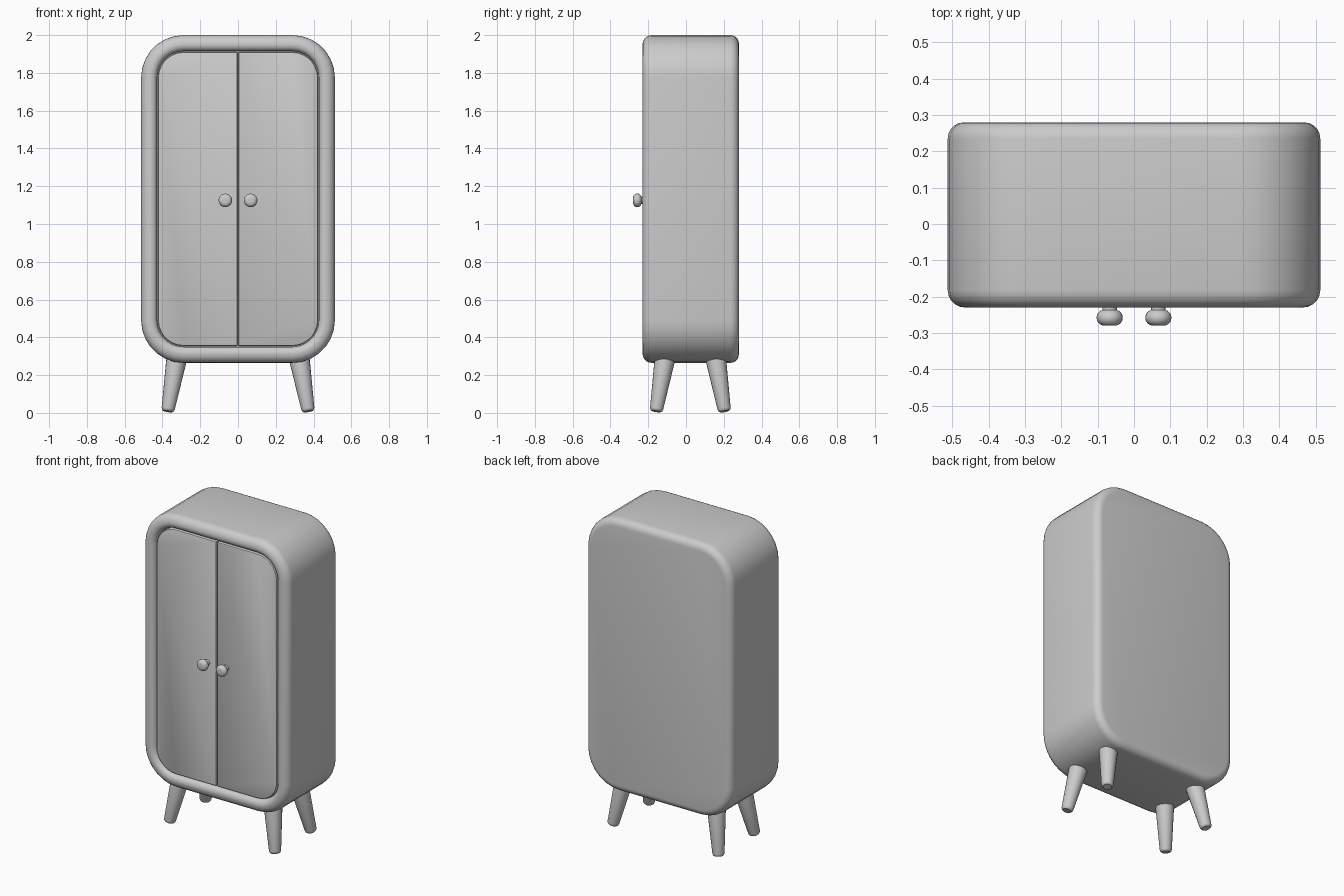
import bpy, bmesh, math
from mathutils import Vector

if "Cube" in bpy.data.objects:
    bpy.data.objects.remove(bpy.data.objects["Cube"])


def loft(name, rings):
    """Skin a list of matching closed rings and cap both ends."""
    bm = bmesh.new()
    vs = [[bm.verts.new(p) for p in ring] for ring in rings]
    n = len(vs[0])
    for a, b in zip(vs, vs[1:]):
        for i in range(n):
            j = (i + 1) % n
            bm.faces.new((a[i], a[j], b[j], b[i]))
    bm.faces.new(vs[0])
    bm.faces.new(vs[-1])
    bmesh.ops.recalc_face_normals(bm, faces=bm.faces)
    me = bpy.data.meshes.new(name)
    bm.to_mesh(me)
    bm.free()
    ob = bpy.data.objects.new(name, me)
    bpy.context.collection.objects.link(ob)
    bpy.ops.object.select_all(action='DESELECT')
    ob.select_set(True)
    bpy.context.view_layer.objects.active = ob
    bpy.ops.object.shade_smooth_by_angle(angle=math.radians(35))
    return ob


def outline(x0, x1, z0, z1, r_left, r_right, inset, y, seg=7):
    """Rounded rectangle in the xz plane, shrunk by inset."""
    x0, x1, z0, z1 = x0 + inset, x1 - inset, z0 + inset, z1 - inset
    rl, rr = (max(r - inset, 0.002) for r in (r_left, r_right))
    corners = [(x1 - rr, z1 - rr, rr), (x0 + rl, z1 - rl, rl),
               (x0 + rl, z0 + rl, rl), (x1 - rr, z0 + rr, rr)]
    pts = []
    for k, (cx, cz, r) in enumerate(corners):
        for i in range(seg + 1):
            a = math.pi / 2 * (k + i / seg)
            pts.append((cx + r * math.cos(a), y, cz + r * math.sin(a)))
    return pts


def turned(name, start, end, profile, sides=20):
    """Turned part: profile of (radius, fraction along the axis)."""
    start, end = Vector(start), Vector(end)
    axis = end - start
    rot = Vector((0, 0, 1)).rotation_difference(axis)
    rings = []
    for r, t in profile:
        c = start + axis * t
        rings.append([c + rot @ Vector((r * math.cos(2 * math.pi * i / sides),
                                        r * math.sin(2 * math.pi * i / sides), 0))
                      for i in range(sides)])
    return loft(name, rings)


def arc(cx, cy, r, a0, a1, seg=5):
    return [(cx + r * math.cos(math.radians(a0 + (a1 - a0) * i / seg)),
             cy + r * math.sin(math.radians(a0 + (a1 - a0) * i / seg)))
            for i in range(seg + 1)]


# cabinet body: (inset, y) profile from back, round the frame, into the recess
FRONT, BACK = -0.23, 0.28
profile = arc(0.045, BACK - 0.045, 0.045, 90, 180)
profile += arc(0.048, FRONT + 0.048, 0.048, 180, 270)
profile += arc(0.052, FRONT + 0.033, 0.033, 270, 360)
profile += [(0.085, -0.185)]
loft("cabinet_body", [outline(-0.513, 0.513, 0.265, 2.0, 0.225, 0.225, d, y)
                      for d, y in profile])

# doors, rounded on the outer corners only
door_profile = [(0, -0.18), (0, -0.21), (0.002, -0.214), (0.006, -0.216)]
for side, x0, x1, rl, rr in (("left", -0.423, -0.003, 0.135, 0.004),
                             ("right", 0.003, 0.423, 0.004, 0.135)):
    loft(side + "_door", [outline(x0, x1, 0.355, 1.91, rl, rr, d, y)
                          for d, y in door_profile])

# knobs: stem, then a flattened round head
head = [(0.014 + 0.022 * math.cos(math.radians(a)),
         (0.048 + 0.022 * math.sin(math.radians(a))) / 0.07)
        for a in range(-75, 91, 15)]
knob_profile = [(0.02, 0), (0.02, 0.38)] + head + [(0.004, 1.0)]
for side, s in (("left", -1), ("right", 1)):
    turned(side + "_knob", (s * 0.067, -0.21, 1.125), (s * 0.067, -0.28, 1.125),
           knob_profile)

# splayed tapered legs
leg_profile = [(0.025, 0), (0.032, 0.02), (0.035, 0.05), (0.054, 0.97), (0.048, 1.0)]
for xn, sx in (("left", -1), ("right", 1)):
    for yn, sy in (("front", -1), ("back", 1)):
        turned(f"{yn}_{xn}_leg",
               (sx * 0.372, 0.023 + sy * 0.181, 0.008),
               (sx * 0.325, 0.023 + sy * 0.135, 0.285), leg_profile)
